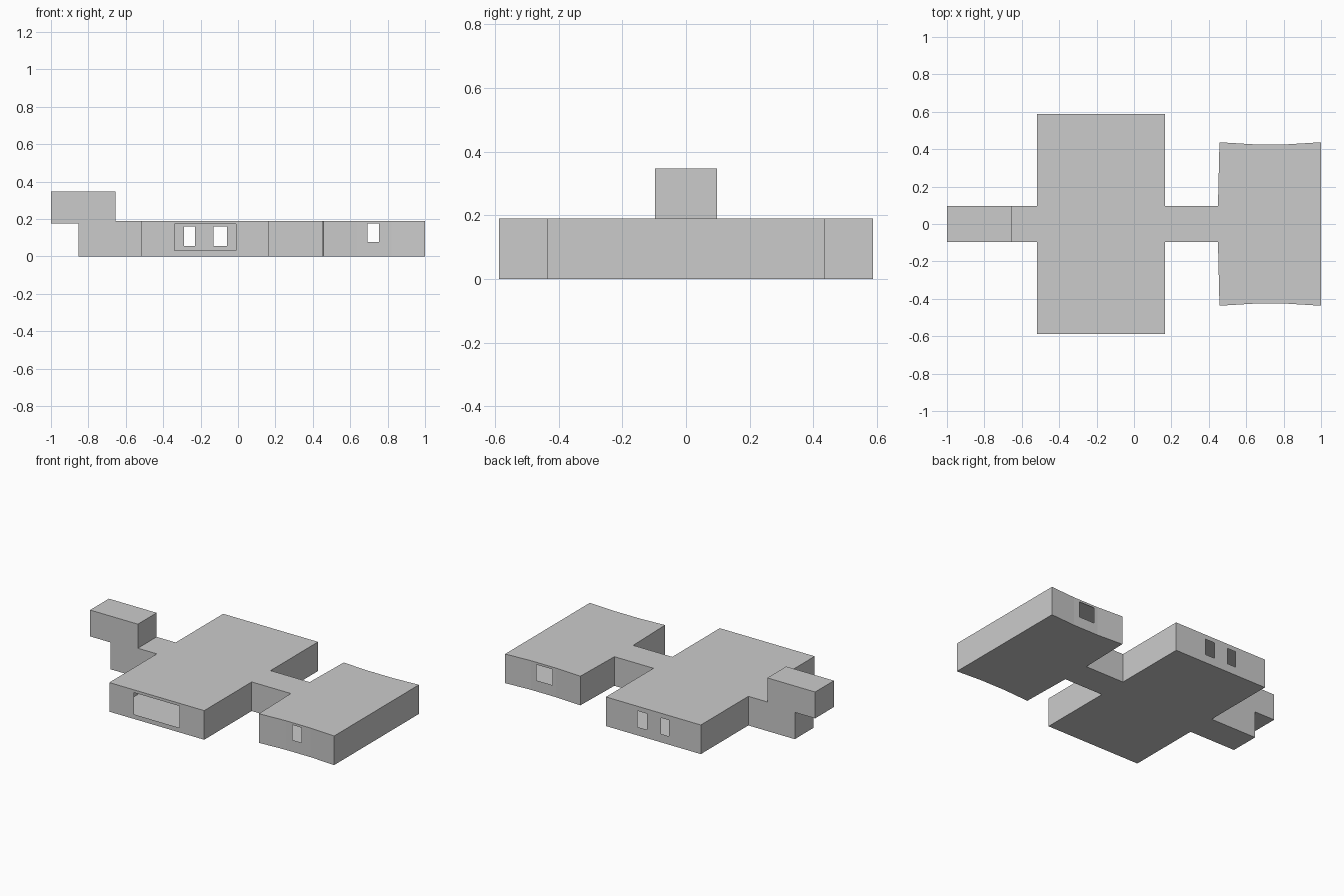
import bpy, bmesh

if "Cube" in bpy.data.objects:
    bpy.data.objects.remove(bpy.data.objects["Cube"])

H = 0.19      # storey height
W = 0.097     # half width of the passages


def finish(bm, name):
    bmesh.ops.remove_doubles(bm, verts=bm.verts, dist=1e-5)
    bmesh.ops.recalc_face_normals(bm, faces=bm.faces)
    me = bpy.data.meshes.new(name)
    bm.to_mesh(me)
    bm.free()
    ob = bpy.data.objects.new(name, me)
    bpy.context.collection.objects.link(ob)


def face(bm, pts):
    bm.faces.new([bm.verts.new(p) for p in pts])


def wall(bm, a, b, holes=()):
    """Thin wall from a to b; holes are (x0, x1, z0, z1), in order of x."""
    def at(x):
        t = (x - a[0]) / (b[0] - a[0])
        return (x, a[1] + t * (b[1] - a[1]))

    def quad(p, q, z0, z1):
        face(bm, [(*p, z0), (*q, z0), (*q, z1), (*p, z1)])

    start = a
    for x0, x1, z0, z1 in holes:
        p, q = at(x0), at(x1)
        quad(start, p, 0, H)
        quad(p, q, 0, z0)
        quad(p, q, z1, H)
        start = q
    quad(start, b, 0, H)


def slabs(bm, outline):
    for z in (0, H):
        face(bm, [(x, y, z) for x, y in outline])


# Main hall: wide opening in front, two windows behind, open to both passages
x0, x1, y = -0.518, 0.167, 0.587
bm = bmesh.new()
slabs(bm, [(x0, -y), (x1, -y), (x1, -W), (x1, W), (x1, y), (x0, y), (x0, W), (x0, -W)])
wall(bm, (x0, -y), (x1, -y), [(-0.34, -0.01, 0.03, 0.172)])
wall(bm, (x0, y), (x1, y), [(-0.29, -0.23, 0.055, 0.16), (-0.13, -0.06, 0.055, 0.16)])
for x in (x0, x1):
    for s in (-1, 1):
        wall(bm, (x, s * W), (x, s * y))
finish(bm, "main_hall")

# End room with slightly bowed-in side walls
bow = [(0.457, 0.437), (0.64, 0.426), (0.82, 0.426), (1.0, 0.437)]
door = 0.449
bm = bmesh.new()
slabs(bm, [(door, -W)] + [(x, -y) for x, y in bow] + bow[::-1] + [(door, W)])
windows = {-1: (0.693, 0.755, 0.077, 0.175), 1: (0.665, 0.78, 0.072, 0.175)}
for s in (-1, 1):
    side = [(x, s * y) for x, y in bow]
    for i in range(3):
        wall(bm, side[i], side[i + 1], [windows[s]] if i == 1 else ())
    wall(bm, (door, s * W), side[0])
wall(bm, (1.0, -0.437), (1.0, 0.437))
finish(bm, "end_room")

# Passage between hall and end room
bm = bmesh.new()
slabs(bm, [(x1, -W), (door, -W), (door, W), (x1, W)])
for s in (-1, 1):
    wall(bm, (x1, s * W), (door, s * W))
finish(bm, "linking_passage")

# Stepped entrance passage rising to an upper box, open towards the hall
prof = [(x0, 0), (-0.853, 0), (-0.853, 0.175), (-1, 0.175),
        (-1, 0.347), (-0.655, 0.347), (-0.655, H), (x0, H)]
bm = bmesh.new()
for s in (-1, 1):
    face(bm, [(x, s * W, z) for x, z in prof])
for (xa, za), (xb, zb) in zip(prof, prof[1:]):
    face(bm, [(xa, -W, za), (xb, -W, zb), (xb, W, zb), (xa, W, za)])
finish(bm, "stepped_entrance")
